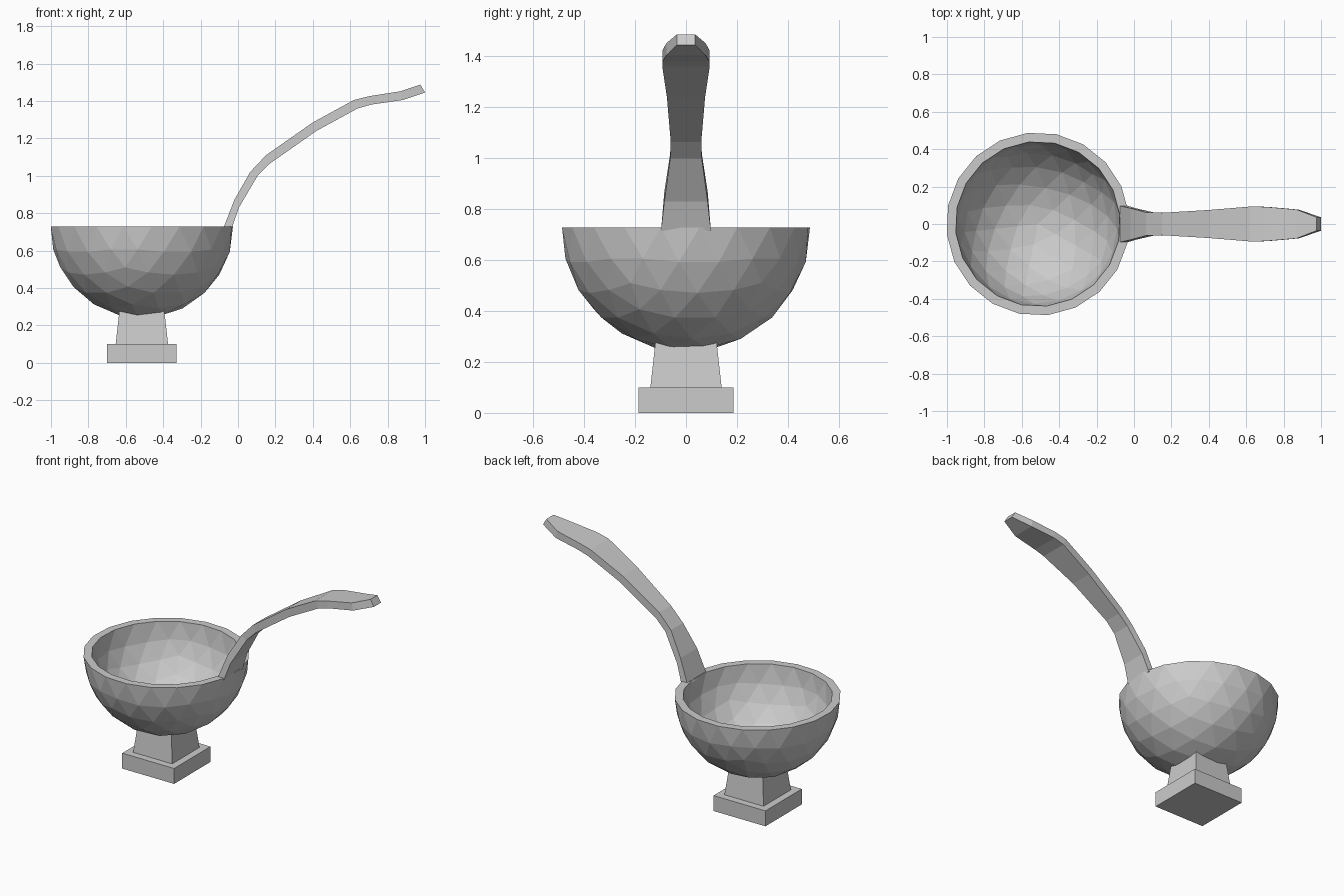
import bpy, bmesh
from mathutils import Matrix, Vector

if "Cube" in bpy.data.objects:
    bpy.data.objects.remove(bpy.data.objects["Cube"])

CX = -0.514   # bowl axis
RIM_Z = 0.729


def finish(bm, name):
    bmesh.ops.recalc_face_normals(bm, faces=bm.faces)
    mesh = bpy.data.meshes.new(name)
    bm.to_mesh(mesh)
    bm.free()
    obj = bpy.data.objects.new(name, mesh)
    bpy.context.collection.objects.link(obj)
    return obj


def loft(name, rings):
    """Skin a solid through a series of four-point sections."""
    bm = bmesh.new()
    loops = [[bm.verts.new(p) for p in ring] for ring in rings]
    for a, b in zip(loops, loops[1:]):
        for i in range(4):
            j = (i + 1) % 4
            bm.faces.new((a[i], a[j], b[j], b[i]))
    bm.faces.new(loops[0])
    bm.faces.new(loops[-1])
    return finish(bm, name)


def square(half, z):
    return [(CX + sx * half, sy * half, z)
            for sx, sy in ((-1, -1), (1, -1), (1, 1), (-1, 1))]


# Foot block and tapered neck
loft("foot", [square(0.186, 0), square(0.186, 0.10)])
loft("neck", [square(0.14, 0.10), square(0.12, 0.28)])

# Faceted bowl: lower half of an icosphere, copied inward with a flat rim
bm = bmesh.new()
bmesh.ops.create_icosphere(bm, subdivisions=3, radius=0.49,
                           matrix=Matrix.Rotation(0.11, 4, 'Z'))
bmesh.ops.delete(bm, geom=[v for v in bm.verts if v.co.z > 0.005], context='VERTS')
bmesh.ops.delete(bm, geom=[f for f in bm.faces if all(abs(v.co.z) < 0.005 for v in f.verts)],
                 context='FACES_ONLY')
outer = list(bm.faces)
lookup = {}
for v in list(bm.verts):
    lookup[v] = bm.verts.new(v.co * 0.9)
rim = [e for e in bm.edges if len(e.link_faces) == 1]
for f in outer:
    bm.faces.new([lookup[v] for v in reversed(f.verts)])
for e in rim:
    a, b = e.verts
    bm.faces.new((a, b, lookup[b], lookup[a]))
bmesh.ops.translate(bm, verts=bm.verts, vec=Vector((CX, 0, RIM_Z)))
finish(bm, "bowl")

# Curved handle: upper x, z, lower x, z, half width
sections = [
    (-0.08, 0.715, -0.035, 0.715, 0.098),
    (-0.02, 0.87, 0.005, 0.83, 0.085),
    (0.065, 1.02, 0.105, 1.00, 0.062),
    (0.15, 1.11, 0.17, 1.065, 0.06),
    (0.40, 1.285, 0.42, 1.24, 0.075),
    (0.62, 1.405, 0.64, 1.36, 0.093),
    (0.70, 1.425, 0.71, 1.38, 0.092),
    (0.87, 1.452, 0.88, 1.405, 0.077),
    (0.975, 1.487, 1.00, 1.445, 0.036),
]
loft("handle", [[(ux, -w, uz), (ux, w, uz), (lx, w, lz), (lx, -w, lz)]
                for ux, uz, lx, lz, w in sections])
